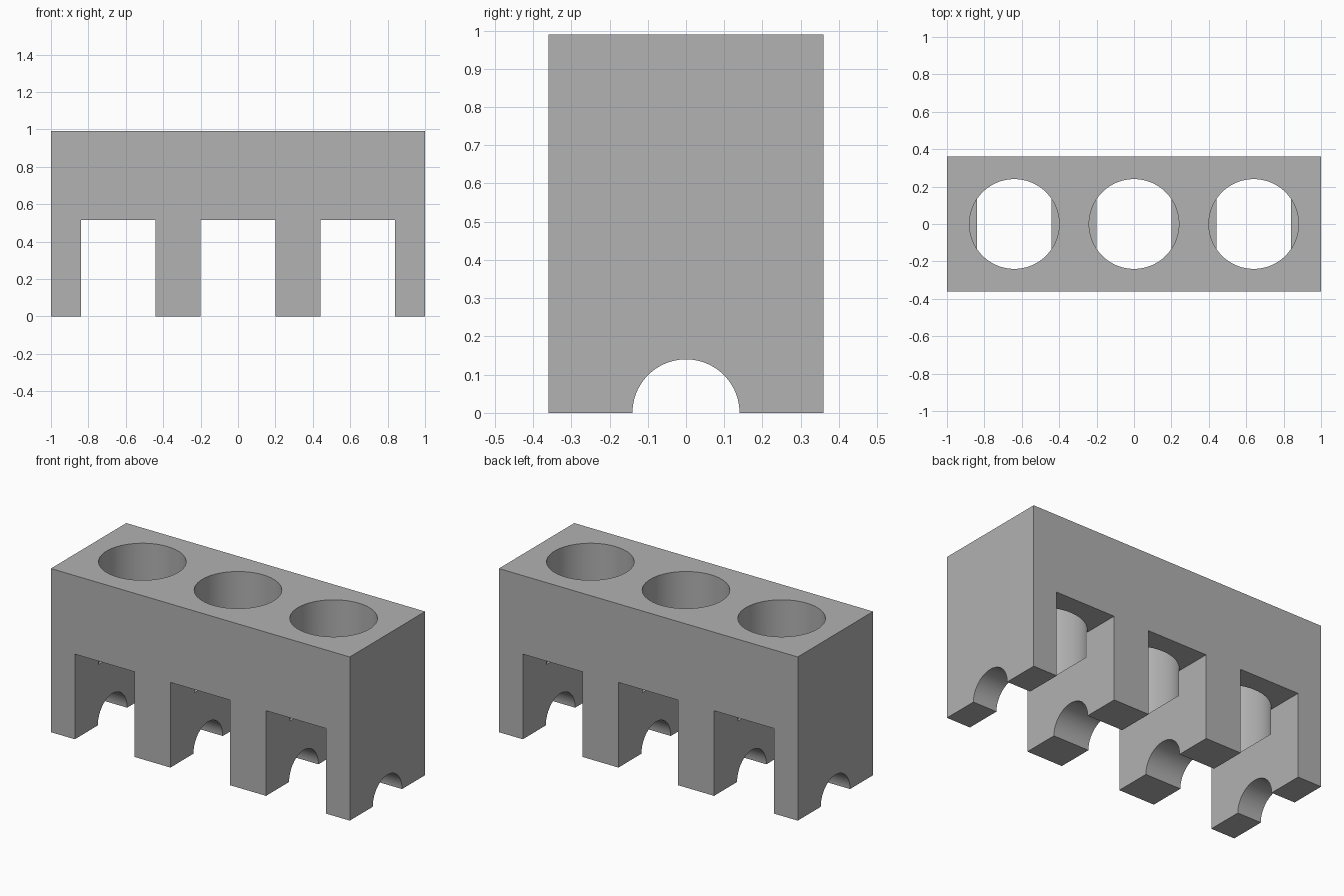
import bpy
import math

cube = bpy.data.objects.get("Cube")
if cube:
    bpy.data.objects.remove(cube, do_unlink=True)

HEIGHT, DEPTH = 0.99, 0.72
SPACING = 0.64
HOLE_RADIUS, HOLE_FLOOR = 0.24, 0.365
SLOT_WIDTH, SLOT_TOP = 0.40, 0.515
CHANNEL_RADIUS = 0.14

grey = bpy.data.materials.new("plain_grey")
grey.use_nodes = True
colour = (0.445, 0.445, 0.445, 1)
grey.diffuse_color = colour
grey.node_tree.nodes["Principled BSDF"].inputs["Base Color"].default_value = colour


def box(name, x, z_low, z_high, width, depth):
    bpy.ops.mesh.primitive_cube_add(size=1, location=(x, 0, (z_low + z_high) / 2))
    ob = bpy.context.object
    ob.name = name
    ob.scale = (width, depth, z_high - z_low)
    bpy.ops.object.transform_apply(location=True, rotation=True, scale=True)
    ob.data.materials.append(grey)
    return ob


def cylinder(name, radius, length, location, tilt=0):
    bpy.ops.mesh.primitive_cylinder_add(vertices=96, radius=radius, depth=length,
                                        location=location, rotation=(0, tilt, 0))
    ob = bpy.context.object
    ob.name = name
    bpy.ops.object.transform_apply(location=True, rotation=True, scale=True)
    ob.data.materials.append(grey)
    return ob


def cut(target, cutter):
    mod = target.modifiers.new("cut", "BOOLEAN")
    mod.operation = "DIFFERENCE"
    mod.solver = "EXACT"
    mod.object = cutter
    bpy.context.view_layer.objects.active = target
    bpy.ops.object.modifier_apply(modifier=mod.name)
    bpy.data.objects.remove(cutter, do_unlink=True)


# Solid block
rack = box("rack_block", 0, 0, HEIGHT, 2, DEPTH)

# Three slots through the front and back, each under a round hole from the top
for i in (-1, 0, 1):
    x = i * SPACING
    cut(rack, box("slot_cutter", x, -0.2, SLOT_TOP, SLOT_WIDTH, 1))
    top = HEIGHT + 0.1
    cut(rack, cylinder("hole_cutter", HOLE_RADIUS, top - HOLE_FLOOR,
                       (x, 0, (top + HOLE_FLOOR) / 2)))

# Half-round channel along the bottom of all four legs
cut(rack, cylinder("channel_cutter", CHANNEL_RADIUS, 3, (0, 0, 0), math.pi / 2))

# Smooth round walls with crisp edges
bpy.ops.object.select_all(action="DESELECT")
rack.select_set(True)
bpy.context.view_layer.objects.active = rack
bpy.ops.object.shade_smooth_by_angle(angle=math.radians(30))
